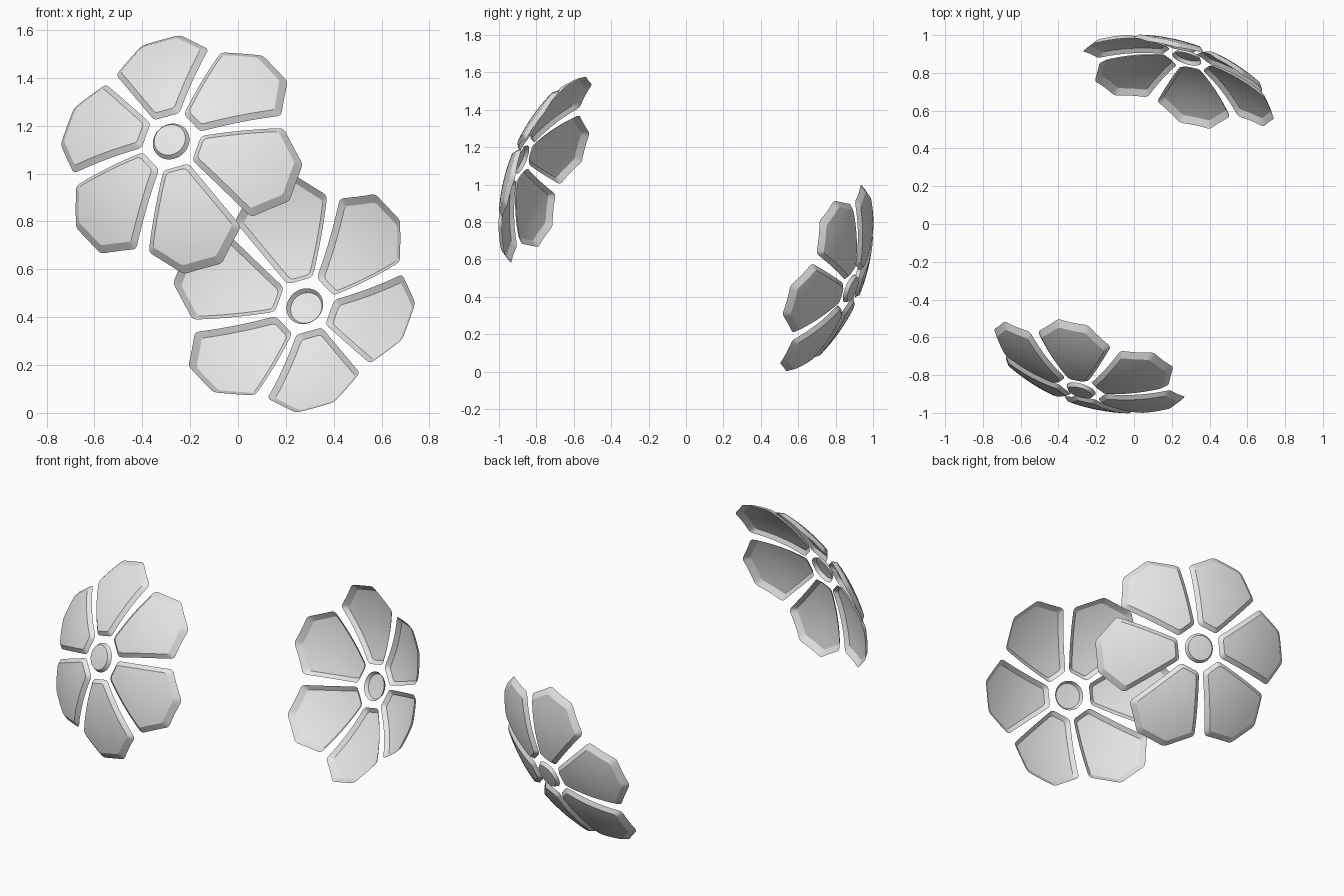
import bpy, bmesh, math
from mathutils import Vector, Matrix

if "Cube" in bpy.data.objects:
    bpy.data.objects.remove(bpy.data.objects["Cube"])

MID = Vector((0, 0, 0.79))        # centre of the sphere the plates lie on
R_TOP, R_BASE = 1.003, 0.984      # outer face and rim radii

grey = bpy.data.materials.new("light grey")
grey.diffuse_color = (0.8, 0.8, 0.8, 1)
grey.use_nodes = True
grey.node_tree.nodes["Principled BSDF"].inputs["Base Color"].default_value = grey.diffuse_color

# Frame of the rosette: n points outwards, e1 sideways, e2 upwards
n = Vector((-0.285, -0.892, 0.351)).normalized()
e2 = (Vector((0, 0, 1)) - n * n.z).normalized()
e1 = e2.cross(n)


def polar(r, deg):
    t = math.radians(deg)
    return Vector((r * math.cos(t), r * math.sin(t)))


def inset(poly, d):
    """Move every side of a convex counter-clockwise outline inwards by d."""
    out = []
    for i, p in enumerate(poly):
        u = (p - poly[i - 1]).normalized()
        v = (poly[(i + 1) % len(poly)] - p).normalized()
        nu, nv = Vector((-u.y, u.x)), Vector((-v.y, v.x))
        out.append(p + (nu + nv) * d / (1 + nu.dot(nv)))
    return out


def rounded(poly, cut, steps=8):
    """Round the corners slightly and split the sides."""
    pts = []
    for i, p in enumerate(poly):
        q, s = poly[i - 1], poly[(i + 1) % len(poly)]
        a = p + (q - p).normalized() * cut
        b = p + (s - p).normalized() * cut
        c = s + (p - s).normalized() * cut
        for t in (0, 0.33, 0.67):
            pts.append(a * (1 - t) ** 2 + p * 2 * t * (1 - t) + b * t * t)
        pts += [b.lerp(c, k / steps) for k in range(steps)]
    return pts


def on_sphere(p, radius, spin):
    """Lift a flat point, turned by spin, onto the sphere."""
    q = Matrix.Rotation(spin, 2) @ p
    h = math.sqrt(radius ** 2 - q.length_squared)
    return e1 * q.x + e2 * q.y + n * h


def plate(name, base, top, centre, spin, side):
    """Curved open shell: domed face with a slanted rim; side -1 is opposite."""
    bm = bmesh.new()
    loops = [(base, R_BASE)]
    for f in (1, 0.8, 0.6, 0.4, 0.2):
        loops.append(([centre.lerp(p, f) for p in top], R_TOP))
    rings = [[bm.verts.new(MID + side * on_sphere(p, r, spin)) for p in pts]
             for pts, r in loops]
    tip = bm.verts.new(MID + side * on_sphere(centre, R_TOP, spin))
    m = len(base)
    faces = []
    for i in range(m):
        j = (i + 1) % m
        for lo, hi in zip(rings, rings[1:]):
            faces.append(bm.faces.new((lo[i], lo[j], hi[j], hi[i])))
        faces.append(bm.faces.new((rings[-1][i], rings[-1][j], tip)))
    if side < 0:
        bmesh.ops.reverse_faces(bm, faces=faces)
    me = bpy.data.meshes.new(name)
    bm.to_mesh(me)
    bm.free()
    me.materials.append(grey)
    ob = bpy.data.objects.new(name, me)
    bpy.context.collection.objects.link(ob)
    bpy.ops.object.select_all(action='DESELECT')
    ob.select_set(True)
    bpy.context.view_layer.objects.active = ob
    bpy.ops.object.shade_smooth_by_angle(angle=math.radians(25))


# Petal outline, pointing along its own x axis
petal = [polar(0.13, -25.5), polar(0.46, -26.4), polar(0.538, -9),
         polar(0.538, 9), polar(0.46, 26.4), polar(0.13, 25.5)]
petal_base = rounded(petal, 0.018)
petal_top = rounded(inset(petal, 0.023), 0.014)

# Round hub outline
hub_base = [polar(0.08, i * 7.5) for i in range(48)]
hub_top = [p * 0.85 for p in hub_base]

# Two rosettes on opposite sides of the sphere
for side, label in ((1, "front"), (-1, "back")):
    plate(label + "_hub", hub_base, hub_top, Vector((0, 0)), 0, side)
    for k in range(6):
        plate(f"{label}_petal_{k + 1}", petal_base, petal_top,
              Vector((0.32, 0)), math.radians(-13.7 + 60 * k), side)
